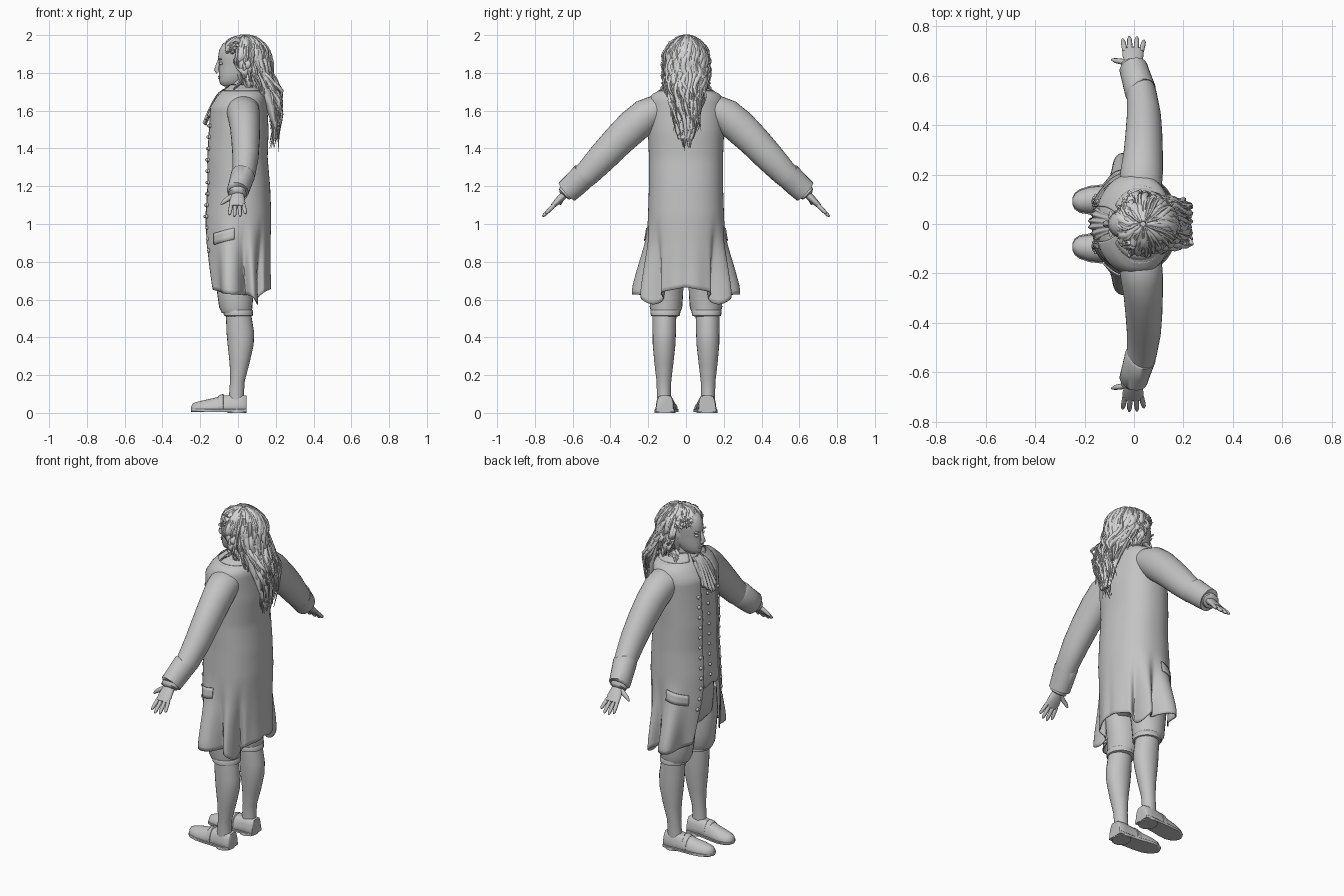
import bpy, bmesh, math, random
from math import sin, cos, pi, exp
from mathutils import Vector

random.seed(4)
if "Cube" in bpy.data.objects:
    bpy.data.objects.remove(bpy.data.objects["Cube"])


def material(name, v):
    m = bpy.data.materials.new(name)
    m.use_nodes = True
    m.diffuse_color = (v, v, v, 1)
    m.node_tree.nodes["Principled BSDF"].inputs["Base Color"].default_value = (v, v, v, 1)
    return m


GREY, PALE = material("plain grey", 0.55), material("pale hair grey", 0.66)


def finish(name, bm, mirror=False, mat=GREY, thick=0):
    bmesh.ops.recalc_face_normals(bm, faces=bm.faces)
    me = bpy.data.meshes.new(name)
    bm.to_mesh(me)
    bm.free()
    me.materials.append(mat)
    ob = bpy.data.objects.new(name, me)
    bpy.context.collection.objects.link(ob)
    bpy.ops.object.select_all(action='DESELECT')
    ob.select_set(True)
    bpy.context.view_layer.objects.active = ob
    bpy.ops.object.shade_smooth_by_angle(angle=math.radians(50))
    if mirror:
        md = ob.modifiers.new("Mirror", 'MIRROR')
        md.use_axis = (False, True, False)
    if thick:
        ob.modifiers.new("Solidify", 'SOLIDIFY').thickness = thick
    return ob


def add_tube(bm, path, ref=(1, 0, 0), axis=None, n=16, lo=-9, hi=9):
    """Loft ellipses along (x, y, z, radius along ref, other radius)."""
    pts, rings = [Vector(p[:3]) for p in path], []
    for i, p in enumerate(path):
        t = Vector(axis) if axis else pts[min(i + 1, len(pts) - 1)] - pts[max(i - 1, 0)]
        t.normalize()
        u = Vector(ref)
        u = (u - t * u.dot(t)).normalized()
        w, ring = t.cross(u), []
        for k in range(n):
            a = 2 * pi * k / n
            q = pts[i] + u * (p[3] * cos(a)) + w * (p[4] * sin(a))
            q.z = min(max(q.z, lo), hi)
            ring.append(bm.verts.new(q))
        rings.append(ring)
    for a, b in zip(rings, rings[1:]):
        for k in range(n):
            bm.faces.new((a[k], a[(k + 1) % n], b[(k + 1) % n], b[k]))
    bm.faces.new(rings[0])
    bm.faces.new(rings[-1][::-1])


def tube(name, path, mirror=False, mat=GREY, **kw):
    bm = bmesh.new()
    add_tube(bm, path, **kw)
    return finish(name, bm, mirror, mat)


def grid(name, nu, nv, f, thick=0.006):
    bm = bmesh.new()
    vs = [[bm.verts.new(f(i / nu, j / nv)) for i in range(nu + 1)] for j in range(nv + 1)]
    for j in range(nv):
        for i in range(nu):
            bm.faces.new((vs[j][i], vs[j][i + 1], vs[j + 1][i + 1], vs[j + 1][i]))
    return finish(name, bm, True, GREY, thick)


def balls(name, centres, scale, mirror=False):
    bm = bmesh.new()
    for c in centres:
        r = bmesh.ops.create_uvsphere(bm, u_segments=12, v_segments=8, radius=1)
        for v in r["verts"]:
            v.co = Vector(c) + Vector([a * b for a, b in zip(v.co, scale)])
    return finish(name, bm, mirror)


# Torso profile: height, centre x, half depth, half width
BODY = [(1.74, .03, .075, .075), (1.72, .025, .095, .11), (1.7, .022, .118, .165), (1.67, .015, .138, .195),
        (1.62, .0, .155, .205), (1.5, .0, .162, .202), (1.35, -.007, .164, .196), (1.2, .0, .17, .196),
        (1.05, -.002, .178, .201), (.9, -.004, .176, .205), (.75, .002, .168, .215), (.55, .013, .16, .225)]


def body(t, z, inset=0):
    for a, b in zip(BODY, BODY[1:]):
        if z >= b[0]:
            break
    k = (a[0] - z) / (a[0] - b[0])
    cx, rx, ry = [p + (q - p) * k for p, q in zip(a[1:], b[1:])]
    c, s = cos(t), max(sin(t), 0)
    square = 1 if c > 0 else .85
    return Vector((cx - (rx - inset) * math.copysign(abs(c) ** square, c), (ry - inset) * s ** .92, z))


def opening(z):
    return .33 if z > 1 else .33 + (1 - z) * .75


def coat_point(t, z):
    p = body(t, z)
    k = min(max((1.06 - z) / .4, 0), 1)
    k = k * k * (2 - k)
    flare = .074 * exp(-((t - 1.3) / .3) ** 2) + .035 * exp(-((t - 1.95) / .15) ** 2)
    flare -= .045 * exp(-((t - 1.7) / .12) ** 2) + .055 * exp(-((t - 2.3) / .14) ** 2)
    d = Vector((-cos(t) * .7, sin(t), 0)).normalized()
    p += d * flare * k
    p.x += .006 * k * sin(9 * t)
    return p


def coat(u, v):
    t = .33 + (pi - .33) * u
    hem = .665 - .04 * sin(t) - .055 * exp(-((t - 2.05) / .22) ** 2)
    z = 1.735 + (hem - 1.735) * v
    a = opening(z)
    return coat_point(a + (pi - a) * u, z)


grid("coat", 72, 48, coat)
grid("waistcoat", 30, 24, lambda u, v: body(pi * u, 1.7 + (1.03 - .06 * exp(-(u * 6 - .6) ** 2) - 1.7) * v, .008))

# Buttons, pocket flaps and collar
rows = [1.52 - .06 * i for i in range(12)]
balls("coat_buttons", [coat_point(opening(z) + .1, z) for z in rows], (.009, .011, .011), True)
balls("waistcoat_buttons", [body(.07, z, .006) for z in rows[:9]], (.009, .009, .009))


def flap(u, v):
    p = coat_point(.8 + .7 * u, .95 - .06 * v + .03 * u)
    return p + Vector((-.003, .006, 0))


grid("pocket_flap", 12, 3, flap)
grid("collar", 24, 4, lambda u, v: body(.5 + (pi - .5) * u, 1.738 - .03 * v, -.004))

# Sleeves, cuffs and hands
tube("sleeve", [(.022, .1, 1.62, .08, .055), (.026, .16, 1.603, .087, .078), (.031, .21, 1.575, .086, .09),
                (.037, .28, 1.517, .08, .091), (.04, .36, 1.44, .075, .085), (.04, .44, 1.355, .069, .079),
                (.032, .52, 1.27, .061, .069), (.01, .6, 1.2, .055, .06)], True, n=28)
tube("cuff", [(.028, .535, 1.262, .06, .064), (.026, .538, 1.259, .064, .07), (.01, .59, 1.208, .06, .067),
              (-.002, .63, 1.172, .058, .064), (-.002, .632, 1.17, .048, .05)], True, n=24)
tube("shirt_frill", [(-.003, .625, 1.175, .045, .045), (-.003, .645, 1.158, .05, .04),
                     (-.003, .65, 1.152, .03, .025)], True)
tube("palm", [(0, .63, 1.17, .028, .022), (-.002, .655, 1.145, .036, .02), (-.004, .685, 1.115, .043, .017),
              (-.005, .708, 1.092, .04, .012)], True)
bm = bmesh.new()
for x, spread, length in ((-.036, -.01, .06), (-.015, -.004, .072), (.008, .004, .07), (.029, .012, .054)):
    add_tube(bm, [(x + spread * s, .698 + length * s * .85, 1.1 - length * s * .85, r, r)
                  for s, r in ((0, .011), (.5, .0105), (.85, .009), (1, .004))], n=8)
add_tube(bm, [(-.02, .645, 1.15, .015, .014), (-.05, .658, 1.135, .014, .012),
              (-.075, .662, 1.118, .011, .01), (-.09, .666, 1.104, .005, .005)], ref=(0, 0, 1), n=8)
finish("fingers", bm, True)

# Breeches, stockings and shoes
UP = (0, 0, 1)
tube("breeches_seat", [(-.004, 0, z, a, b) for z, a, b in
                       ((1.06, .14, .15), (.9, .148, .155), (.78, .135, .15), (.72, .08, .12))], axis=UP, n=28)
tube("breeches_leg", [(x, y, z, a, b) for x, y, z, a, b in
                      ((0, .1, .9, .12, .08), (-.01, .102, .75, .115, .09), (-.014, .103, .63, .096, .088),
                       (-.012, .106, .56, .088, .086), (-.006, .107, .53, .08, .076))], True, axis=UP, n=24)
tube("knee_band", [(0, .109, .545, .076, .076), (0, .109, .54, .08, .08), (.002, .109, .515, .076, .077),
                   (.002, .109, .511, .066, .066)], True, axis=UP, n=24)
tube("stocking", [(x, y, z, a, b) for x, y, z, a, b in
                  ((.002, .114, .53, .066, .063), (.012, .115, .43, .073, .062), (.014, .116, .36, .069, .06),
                   (.008, .117, .26, .052, .05), (-.003, .117, .17, .039, .039), (-.008, .117, .1, .039, .037),
                   (-.008, .116, .05, .045, .036))], True, axis=UP, n=24)


def shoe(name, grow, lo, hi):
    prof = ((.045, .043, .085), (.04, .047, .095), (0, .049, .1), (-.045, .047, .09), (-.085, .049, .078),
            (-.13, .053, .06), (-.18, .053, .049), (-.22, .043, .04), (-.24, .028, .032), (-.249, .01, .014))
    tube(name, [(x, .102 + .01 * cos(x * 12), .018, w + grow, h) for x, w, h in prof], True,
         ref=(0, 1, 0), axis=(1, 0, 0), n=24, lo=lo, hi=hi)


shoe("shoe_upper", 0, .016, .092)
shoe("shoe_sole", .005, .006, .02)
tube("shoe_heel", [(-.005, .112, 0, .05, .056), (-.005, .112, .02, .048, .053)], True, axis=UP, n=20)
tube("shoe_strap", [(-.105, .107, .02, .051, .068), (-.1, .107, .02, .053, .073), (-.08, .107, .02, .052, .08),
                    (-.075, .107, .02, .045, .076)], True, ref=(0, 1, 0), axis=(1, 0, 0), n=24, lo=.018)

# Head: height, front x, back x, half width
HEAD = ((1.728, -.07, 0, .022), (1.738, -.093, .03, .036), (1.76, -.1, .07, .05), (1.79, -.1, .1, .06),
        (1.82, -.1, .12, .066), (1.85, -.1, .13, .07), (1.88, -.106, .135, .074), (1.92, -.1, .135, .076),
        (1.955, -.08, .12, .066), (1.975, -.04, .09, .04))
tube("head", [((f + b) / 2, 0, z, (b - f) / 2, w) for z, f, b, w in HEAD], axis=UP, n=28)
tube("nose", [(-.1, 0, 1.872, .005, .007), (-.108, 0, 1.84, .01, .009), (-.114, 0, 1.815, .013, .014),
              (-.106, 0, 1.802, .01, .015)], n=12)
balls("lips", [(-.1, 0, 1.781), (-.098, 0, 1.772)], (.007, .019, .005))
balls("eye", [(-.09, .029, 1.85)], (.01, .014, .008), True)
balls("brow", [(-.094, .03, 1.872)], (.009, .024, .004), True)
balls("ear", [(.015, .073, 1.84)], (.02, .01, .032), True)
tube("neck", [(.03, 0, 1.64, .07, .075), (.02, 0, 1.7, .058, .058), (.015, 0, 1.78, .055, .052)], axis=UP, n=20)

# Neckcloth with folded, hanging ends
tube("neckcloth_band", [(.015, 0, 1.67, .08, .085), (.008, 0, 1.69, .085, .078), (.003, 0, 1.72, .075, .066),
                        (.01, 0, 1.735, .055, .055)], axis=UP, n=24)


def jabot(u, v):
    y = u * (.03 + .03 * v)
    return (-.078 - .107 * v ** .6 + .35 * y + .007 * cos(u * 14) * v, y, 1.715 - .19 * v + .05 * u * v)


grid("neckcloth_fall", 16, 10, jabot, thick=.012)

# Hair: a cap under layered wavy locks
C, R = Vector((.035, 0, 1.855)), (.125, .105, .13)
bm = bmesh.new()
bmesh.ops.create_uvsphere(bm, u_segments=32, v_segments=20, radius=1)
for v in bm.verts:
    front = v.co.x < -.25 and v.co.z < .5
    shrink = .75 if front else 1
    v.co = C + Vector((v.co.x * R[0] * shrink, v.co.y * R[1] * shrink, v.co.z * R[2]))
finish("hair_cap", bm, mat=PALE)
tube("hair_fall", [(.09, 0, 1.86, .07, .095), (.12, 0, 1.74, .07, .095), (.17, 0, 1.64, .035, .09),
                   (.195, 0, 1.54, .02, .07), (.2, 0, 1.45, .01, .04)], mat=PALE, axis=UP, n=20)


def lock(bm, phi):
    grow, wave = random.uniform(.97, 1.13), random.uniform(0, 2 * pi)
    back = max(cos(phi), 0)
    short = cos(phi) < -.35
    drop = random.uniform(.12, .22) + random.uniform(.05, .27) * back
    if cos(phi) < 0:
        drop = min(drop, .14)
    reach = random.uniform(.7, 1) if short else 1.5
    gather, curl = random.uniform(.15, .6), random.uniform(.006, .015)
    path, steps = [], 20
    width = random.uniform(.007, .014)
    for i in range(steps + 1):
        s = i / steps
        th = min(.1 + s * 2.4, 1) * reach if short else min(.1 + s * 3.4, reach)
        p = C + Vector((R[0] * sin(th) * cos(phi), R[1] * sin(th) * sin(phi), R[2] * cos(th))) * grow
        k = max((s - .41) / .59, 0)
        if short:
            p.y += math.copysign(.03, sin(phi)) * k
            p.z -= .03 * k
        else:
            end = .21 + .025 * sin(wave) if back > .35 else .04 + .3 * back
            p.x += (end - p.x) * min(k * 1.5, 1) ** 1.3 - .02 * back * k ** 4
            p.y *= 1 + .04 * sin(k * pi) - (gather if back > .35 else .2) * k * k
            p.z -= drop * 1.08 * k
        p += Vector((.006 * sin(wave + 17 * s), curl * cos(wave + 19 * s), 0)) * min(1, s * 3)
        taper = (min(1, .35 + s * 3) * (1 - s ** 4)) + .08
        path.append((*p, width * taper, .006 * taper + .001))
    out = Vector((cos(phi), sin(phi), .25))
    add_tube(bm, path, ref=out.cross(UP), n=6)


bm = bmesh.new()
for i in range(160):
    lock(bm, 2 * pi * i / 160 + random.uniform(-.1, .1))
for i in range(70):
    lock(bm, random.uniform(-1.1, 1.1))
finish("hair_locks", bm, mat=PALE)

# Loose curls resting on the front of the shoulders
bm = bmesh.new()
for i in range(10):
    y, w = random.uniform(.07, .13), random.uniform(0, 6)
    add_tube(bm, [(.02 - .09 * s + .006 * sin(w + 9 * s), y + .01 * cos(w + 9 * s), 1.75 - .11 * s ** 1.4,
                   .009 * (1.1 - s), .006 * (1.1 - s)) for s in (0, .2, .4, .6, .8, 1)], ref=(0, 1, 0), n=6)
finish("shoulder_curls", bm, True, PALE)
